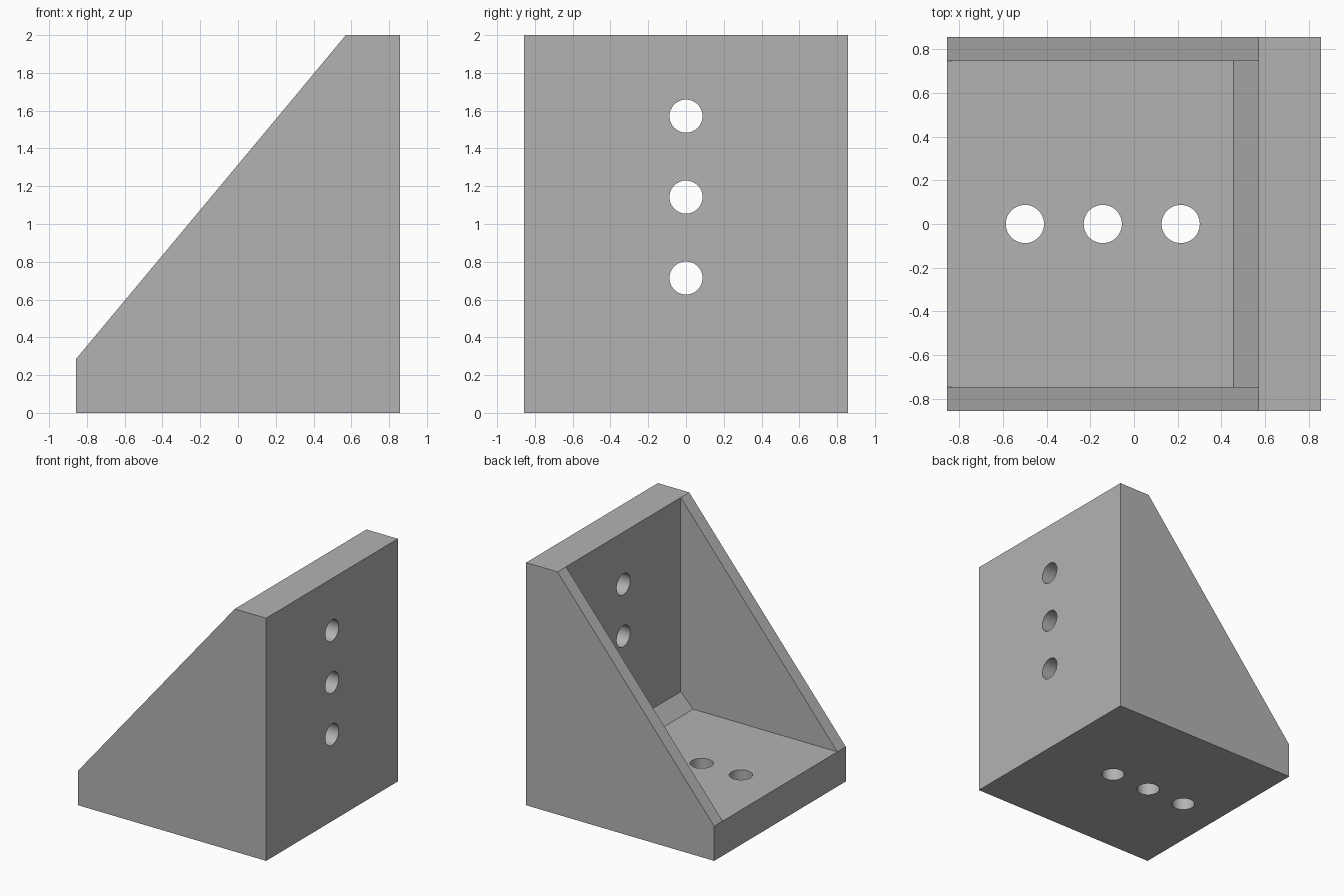
import bpy
import bmesh
import math
from mathutils import Matrix, Vector

if "Cube" in bpy.data.objects:
    bpy.data.objects.remove(bpy.data.objects["Cube"], do_unlink=True)

HALF = 0.857        # half width and half depth
HEIGHT = 2.0
PLATE = 0.286       # thickness of base and upright
WALL = 0.11         # thickness of side walls
FILLET = 0.114      # inner corner chamfer
HOLE_R = 0.0875
INNER = HALF - PLATE

grey = bpy.data.materials.new("plain grey")
grey.use_nodes = True
colour = (0.45, 0.45, 0.45, 1)
grey.diffuse_color = colour
grey.node_tree.nodes["Principled BSDF"].inputs["Base Color"].default_value = colour


def add_object(name, bm):
    bmesh.ops.recalc_face_normals(bm, faces=bm.faces)
    mesh = bpy.data.meshes.new(name)
    bm.to_mesh(mesh)
    bm.free()
    mesh.materials.append(grey)
    obj = bpy.data.objects.new(name, mesh)
    bpy.context.collection.objects.link(obj)
    return obj


def extrude_profile(name, points, half_depth):
    """Extrude an x-z outline symmetrically along y."""
    bm = bmesh.new()
    face = bm.faces.new([bm.verts.new((x, -half_depth, z)) for x, z in points])
    moved = bmesh.ops.extrude_face_region(bm, geom=[face])["geom"]
    verts = [v for v in moved if isinstance(v, bmesh.types.BMVert)]
    bmesh.ops.translate(bm, verts=verts, vec=Vector((0, 2 * half_depth, 0)))
    return add_object(name, bm)


# Solid bracket with the sloping side outline
bracket = extrude_profile("angle_bracket", [
    (-HALF, 0), (HALF, 0), (HALF, HEIGHT), (INNER, HEIGHT), (-HALF, PLATE)], HALF)

# Pocket between the two side walls, with a chamfered inner corner
pocket = extrude_profile("pocket_cutter", [
    (-HALF - 0.2, PLATE), (INNER - FILLET, PLATE), (INNER, PLATE + FILLET),
    (INNER, HEIGHT + 0.2), (-HALF - 0.2, HEIGHT + 0.2)], HALF - WALL)

# Three bolt holes through the base and three through the upright
bm = bmesh.new()
for i in range(3):
    base = Matrix.Translation((-0.5 + i * 0.357, 0, PLATE / 2))
    upright = Matrix.Translation((HALF - PLATE / 2, 0, 0.714 + i * 0.4285))
    for place in (base, upright @ Matrix.Rotation(math.pi / 2, 4, "Y")):
        bmesh.ops.create_cone(bm, cap_ends=True, segments=48, radius1=HOLE_R,
                              radius2=HOLE_R, depth=PLATE + 0.1, matrix=place)
holes = add_object("bolt_hole_cutter", bm)

for cutter in (pocket, holes):
    cutter.hide_render = True
    cutter.hide_set(True)
    cutter.display_type = "WIRE"
    mod = bracket.modifiers.new(cutter.name, "BOOLEAN")
    mod.operation = "DIFFERENCE"
    mod.solver = "EXACT"
    mod.object = cutter

# Bake the cuts, drop the cutters, then smooth only the hole walls
bpy.context.view_layer.objects.active = bracket
bracket.select_set(True)
for mod in list(bracket.modifiers):
    bpy.ops.object.modifier_apply(modifier=mod.name)
for cutter in (pocket, holes):
    bpy.data.objects.remove(cutter, do_unlink=True)
bpy.ops.object.shade_smooth_by_angle(angle=math.radians(30))
